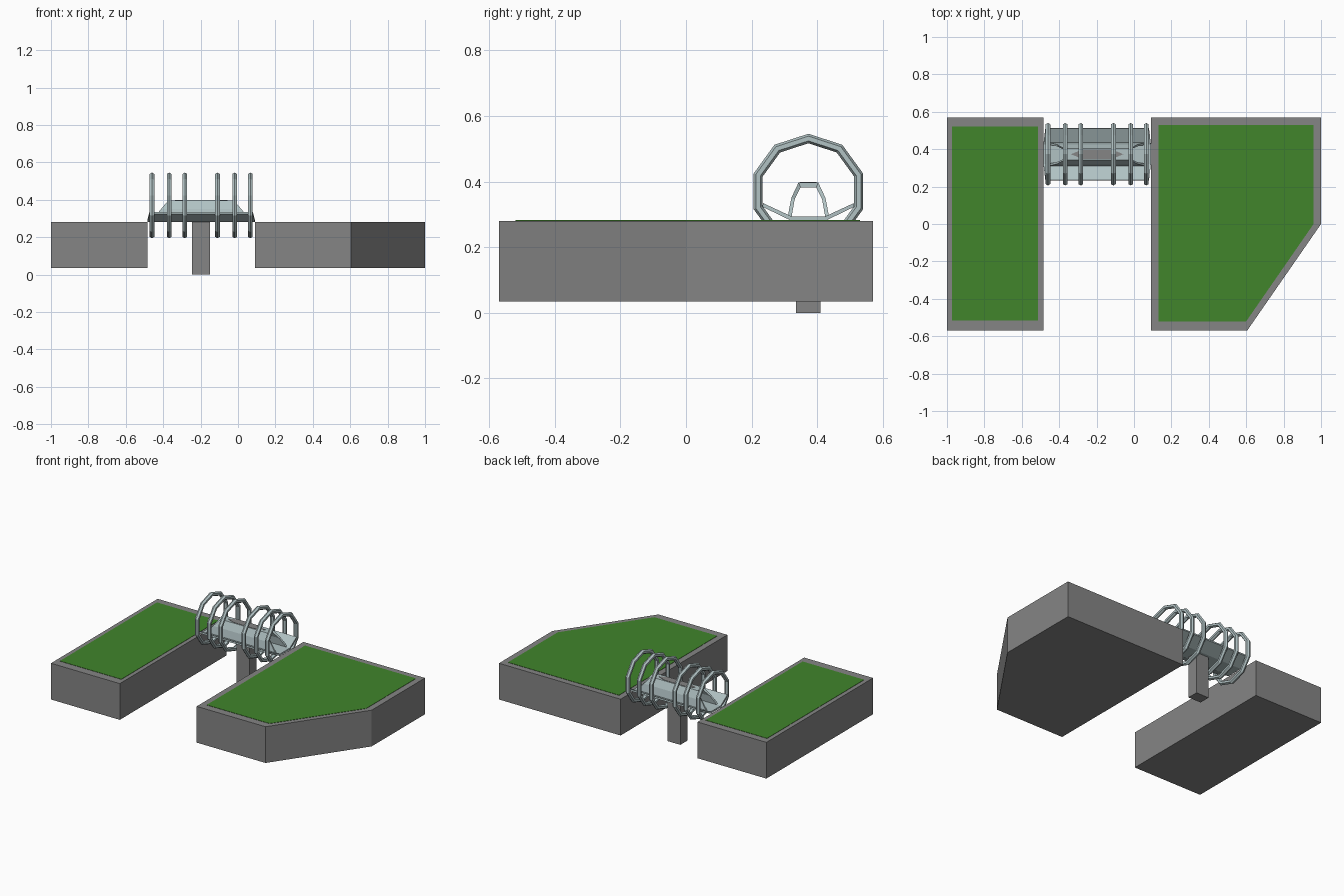
import bpy, bmesh, math

if "Cube" in bpy.data.objects:
    bpy.data.objects.remove(bpy.data.objects["Cube"])

def material(name, rgb):
    m = bpy.data.materials.new(name)
    m.diffuse_color = (*rgb, 1)
    m.use_nodes = True
    m.node_tree.nodes["Principled BSDF"].inputs["Base Color"].default_value = m.diffuse_color
    return m

GREY = material("concrete grey", (0.235, 0.235, 0.235))
GREEN = material("grass green", (0.052, 0.235, 0.024))
STEEL = material("pale steel", (0.44, 0.54, 0.55))

def finish(name, bm, mat):
    bmesh.ops.recalc_face_normals(bm, faces=bm.faces[:])
    me = bpy.data.meshes.new(name)
    bm.to_mesh(me)
    bm.free()
    me.materials.append(mat)
    ob = bpy.data.objects.new(name, me)
    bpy.context.collection.objects.link(ob)
    return ob

def slab(name, outline, z0, z1, mat):
    """Vertical prism from an xy outline."""
    bm = bmesh.new()
    lo = [bm.verts.new((x, y, z0)) for x, y in outline]
    hi = [bm.verts.new((x, y, z1)) for x, y in outline]
    bm.faces.new(lo)
    bm.faces.new(hi)
    n = len(lo)
    for i in range(n):
        j = (i + 1) % n
        bm.faces.new((lo[i], lo[j], hi[j], hi[i]))
    return finish(name, bm, mat)

def rect(x0, x1, y0, y1):
    return [(x0, y0), (x1, y0), (x1, y1), (x0, y1)]

MID_X, MID_Y = -0.197, 0.373

def shell(name, outer, inner, mat):
    """Strip along x between two profiles of (y offset, z, half length)."""
    bm = bmesh.new()
    rows = []
    for s in (-1, 1):
        rows.append([[bm.verts.new((MID_X + s * h, MID_Y + y, z)) for y, z, h in p]
                     for p in (outer, inner)])
    (ao, ai), (bo, bi) = rows
    for i in range(len(outer) - 1):
        for p, q in ((ao, bo), (bi, ai), (ai, ao), (bo, bi)):
            bm.faces.new((p[i], p[i + 1], q[i + 1], q[i]))
    for i in (0, -1):
        bm.faces.new((ao[i], bo[i], bi[i], ai[i]))
    return finish(name, bm, mat)

# Two grass-topped platforms
slab("left_platform", rect(-1, -0.485, -0.57, 0.57), 0.035, 0.28, GREY)
slab("left_grass", rect(-0.972, -0.512, -0.515, 0.522), 0.276, 0.282, GREEN)
slab("right_platform", [(0.09, -0.57), (0.605, -0.57), (1, 0), (1, 0.57), (0.09, 0.57)],
     0.035, 0.28, GREY)
slab("right_grass", [(0.13, -0.52), (0.60, -0.52), (0.96, 0), (0.96, 0.53), (0.13, 0.53)],
     0.276, 0.282, GREEN)

# Bridge pillar
slab("pillar", rect(-0.245, -0.15, 0.335, 0.41), 0, 0.286, GREY)

# Trough-shaped bridge deck
H = 0.287
shell("bridge_deck",
      [(-0.14, 0.323, H - 0.01), (-0.055, 0.282, H), (0.055, 0.282, H), (0.14, 0.323, H - 0.01)],
      [(-0.138, 0.334, H - 0.01), (-0.052, 0.294, H), (0.052, 0.294, H), (0.138, 0.334, H - 0.01)],
      STEEL)

# Inner arched tunnel, shorter towards the top
shell("inner_tunnel",
      [(-0.064, 0.288, 0.265), (-0.052, 0.35, 0.215), (-0.03, 0.397, 0.175),
       (0.03, 0.397, 0.175), (0.052, 0.35, 0.215), (0.064, 0.288, 0.265)],
      [(-0.052, 0.288, 0.265), (-0.042, 0.345, 0.215), (-0.024, 0.382, 0.175),
       (0.024, 0.382, 0.175), (0.042, 0.345, 0.215), (0.052, 0.288, 0.265)],
      STEEL)

# Grey panel on the tunnel roof
slab("roof_panel", [(MID_X + x, MID_Y + y) for x, y in
     ((-0.14, 0), (-0.08, -0.025), (0.08, -0.025), (0.14, 0), (0.08, 0.025), (-0.08, 0.025))],
     0.394, 0.399, GREY)

# Ten-sided hoops around the bridge
def hoop(name, x, major=0.161, minor=0.0145, sides=10, tube=6):
    bm = bmesh.new()
    rings = []
    for i in range(sides):
        a = math.pi / 2 + 2 * math.pi * i / sides
        ring = []
        for j in range(tube):
            b = 2 * math.pi * j / tube
            r = major + minor * math.cos(b)
            ring.append(bm.verts.new((x + minor * math.sin(b),
                                      MID_Y + r * math.cos(a), 0.37 + r * math.sin(a))))
        rings.append(ring)
    for i in range(sides):
        p, q = rings[i], rings[(i + 1) % sides]
        for j in range(tube):
            k = (j + 1) % tube
            bm.faces.new((p[j], p[k], q[k], q[j]))
    return finish(name, bm, STEEL)

for n, x in enumerate((-0.46, -0.368, -0.284, -0.11, -0.018, 0.066)):
    hoop(f"hoop_{n + 1}", x)
